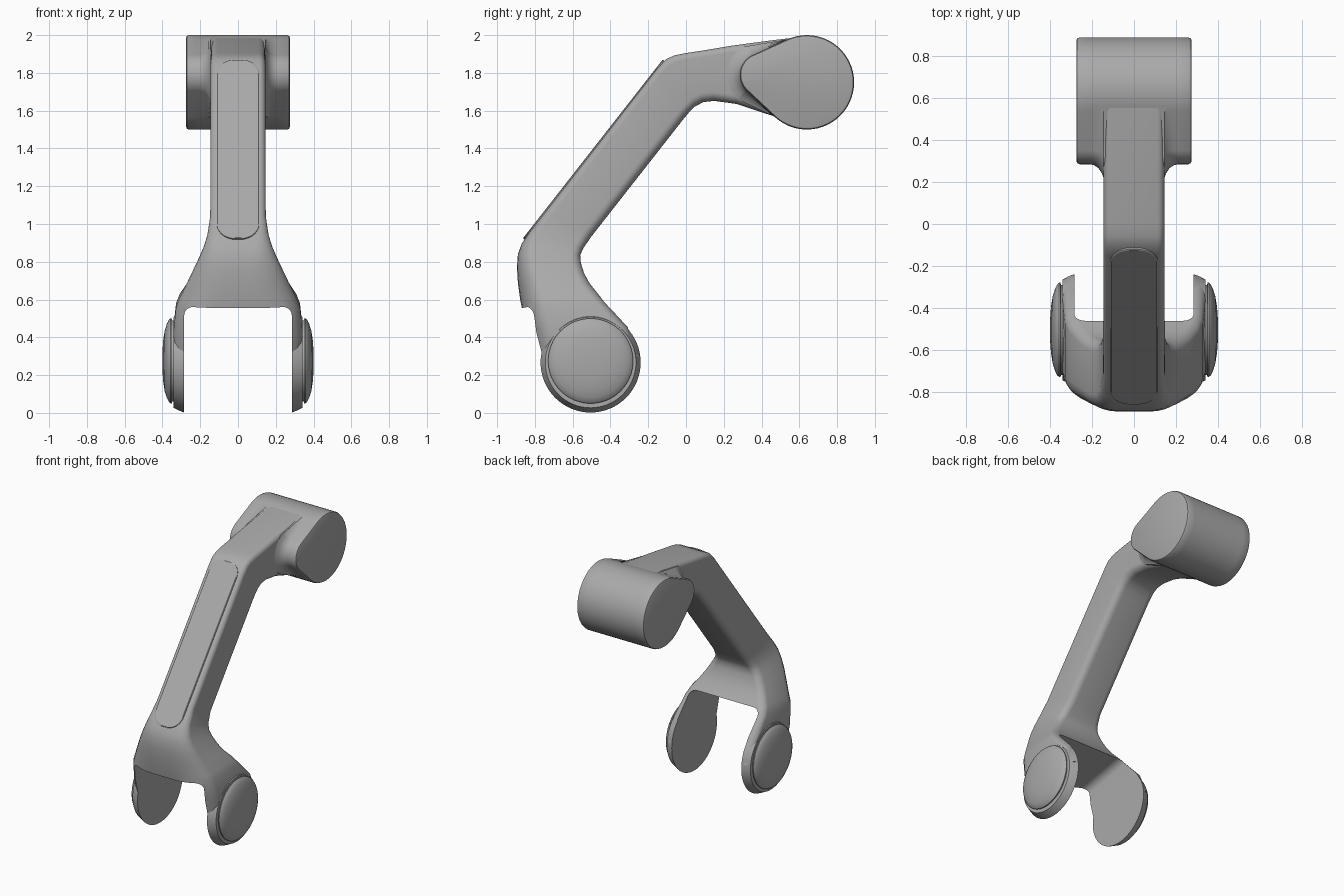
import bpy, bmesh
from math import pi, sin, cos, atan2, acos, radians, hypot
from mathutils import Vector, Matrix

if "Cube" in bpy.data.objects:
    bpy.data.objects.remove(bpy.data.objects["Cube"], do_unlink=True)

grey = bpy.data.materials.new("plain grey")
grey.use_nodes = True
colour = (0.4, 0.4, 0.4, 1)
grey.diffuse_color = colour
grey.node_tree.nodes["Principled BSDF"].inputs["Base Color"].default_value = colour


def loft(name, rings):
    """Skin a list of equal-length closed rings and cap both ends."""
    bm = bmesh.new()
    loops = [[bm.verts.new(p) for p in ring] for ring in rings]
    n = len(loops[0])
    for a, b in zip(loops, loops[1:]):
        for i in range(n):
            j = (i + 1) % n
            bm.faces.new((a[i], a[j], b[j], b[i]))
    bm.faces.new(loops[0])
    bm.faces.new(loops[-1])
    bmesh.ops.recalc_face_normals(bm, faces=bm.faces)
    mesh = bpy.data.meshes.new(name)
    bm.to_mesh(mesh)
    bm.free()
    obj = bpy.data.objects.new(name, mesh)
    bpy.context.collection.objects.link(obj)
    mesh.materials.append(grey)
    return obj


def smooth(obj, angle=32):
    bpy.ops.object.select_all(action='DESELECT')
    obj.select_set(True)
    bpy.context.view_layer.objects.active = obj
    bpy.ops.object.shade_smooth_by_angle(angle=radians(angle))


def rounded_rect(w, depth, front, back, steps=7):
    """Outline (x, u) with elliptical corners; u runs from front 0 to depth."""
    pts = []
    corners = ((1, 1, back, 0), (-1, 1, back, 1), (-1, 0, front, 2), (1, 0, front, 3))
    for sx, far, (rx, ru), quarter in corners:
        cx = sx * (w - rx)
        cu = depth - ru if far else ru
        for k in range(steps):
            t = (quarter + k / (steps - 1)) * pi / 2
            pts.append((cx + rx * cos(t), cu + ru * sin(t)))
    return pts


def teardrop(c1, r1, c2, r2, steps=40):
    """Outline around a large circle c1 and a small circle c2, with normals."""
    dx, dy = c1[0] - c2[0], c1[1] - c2[1]
    axis, phi = atan2(dy, dx), acos((r2 - r1) / hypot(dx, dy))
    out = []
    for c, r, start, end in ((c1, r1, axis - phi, axis + phi),
                             (c2, r2, axis + phi, axis - phi + 2 * pi)):
        for k in range(steps):
            t = start + (end - start) * k / (steps - 1)
            out.append((c[0] + r * cos(t), c[1] + r * sin(t), cos(t), sin(t)))
    return out


# Arm and fork body: front point, back point, half width, fork blend
stations = [
    ((.62, 1.992), (.60, 1.53), .145, 0),
    ((.45, 1.972), (.42, 1.585), .145, 0),
    ((.25, 1.945), (.27, 1.635), .145, 0),
    ((.10, 1.92), (.15, 1.652), .145, 0),
    ((.0, 1.905), (.09, 1.645), .145, 0),
    ((-.06, 1.893), (.045, 1.62), .145, 0),
    ((-.105, 1.873), (.015, 1.59), .145, 0),
    ((-.15, 1.825), (-.01, 1.56), .145, 0),
    ((-.75, 1.055), (-.50, .935), .147, 0),
    ((-.83, .955), (-.545, .87), .162, .1),
    ((-.87, .895), (-.56, .835), .18, .25),
    ((-.89, .84), (-.557, .795), .203, .45),
    ((-.895, .77), (-.54, .74), .235, .65),
    ((-.89, .69), (-.51, .685), .27, .85),
    ((-.878, .6), (-.47, .635), .308, 1),
    ((-.868, .55), (-.43, .585), .328, 1),
    ((-.84, .42), (-.31, .455), .342, 1),
    ((-.80, .27), (-.245, .30), .342, 1),
]
rings = []
for f, b, w, t in stations:
    F, B = Vector((0, *f)), Vector((0, *b))
    depth = (B - F).length
    step = (B - F) / depth
    front = (.035 + .2 * t, .035 + .1 * t)
    rings.append([F + step * u + Vector((x, 0, 0))
                  for x, u in rounded_rect(w, depth, front, (.05, .05))])
body = loft("arm_and_fork", rings)

# Slot between the fork sides, with rounded upper corners
slot = [[(x, y, .555 + .17 * (y + .87) - u)
         for x, u in rounded_rect(.285, 1.2, (.05, .05), (.02, .02))]
        for y in (-1.3, .3)]
cutter = loft("slot_cutter", slot)
mod = body.modifiers.new("slot", 'BOOLEAN')
mod.object, mod.operation, mod.solver = cutter, 'DIFFERENCE', 'EXACT'
bpy.context.view_layer.objects.active = body
body.select_set(True)
bpy.ops.object.modifier_apply(modifier="slot")
bpy.data.objects.remove(cutter, do_unlink=True)
smooth(body)

# Head barrel, flared into the arm on its pointed side
outline = teardrop((.64, 1.75), .25, (.40, 1.79), .115)
half = [(.275, -.015), (.271, -.005), (.26, 0), (.21, 0), (.19, .005),
        (.17, .018), (.155, .04), (.145, .065)]
profile = half + [(-x, g) for x, g in reversed(half)]
rings = []
for x, grow in profile:
    ring = []
    for y, z, ny, nz in outline:
        g = grow * min(1, max(0, (.45 - y) / .12)) if grow > 0 else grow
        ring.append((x, y + g * ny, z + g * nz))
    rings.append(ring)
smooth(loft("head_barrel", rings))

# Raised panel on the front of the arm
low, high = Vector((0, -.858, .92)), Vector((0, -.118, 1.866))
along = (high - low).normalized()
out = Vector((0, -along.z, along.y))
length = (high - low).length
panel = []
for w, inset, lift in ((.112, 0, -.02), (.112, 0, .004), (.108, .004, .007)):
    pts = rounded_rect(w, length - 2 * inset, (.1, .1), (.09, .09), 10)
    panel.append([low + along * (u + inset) + out * lift + Vector((x, 0, 0)) for x, u in pts])
smooth(loft("front_panel", panel), 25)


# Fork ears and domed pivot caps
def turned(name, profile, side, centre, count=64):
    rings = [[(side * x, centre[0] + r * cos(2 * pi * k / count),
               centre[1] + r * sin(2 * pi * k / count)) for k in range(count)]
             for r, x in profile]
    smooth(loft(name, rings), 28)


ear = [(.265, .285), (.262, .295), (.24, .342)]
cap = [(.215, .33), (.215, .349), (.225, .35), (.225, .357), (.217, .366),
       (.195, .377), (.16, .388), (.11, .396), (.055, .4), (.01, .401)]
for side, word in ((1, "left"), (-1, "right")):
    turned(word + "_ear", ear, side, (-.505, .267))
    turned(word + "_pivot_cap", cap, side, (-.505, .275))
